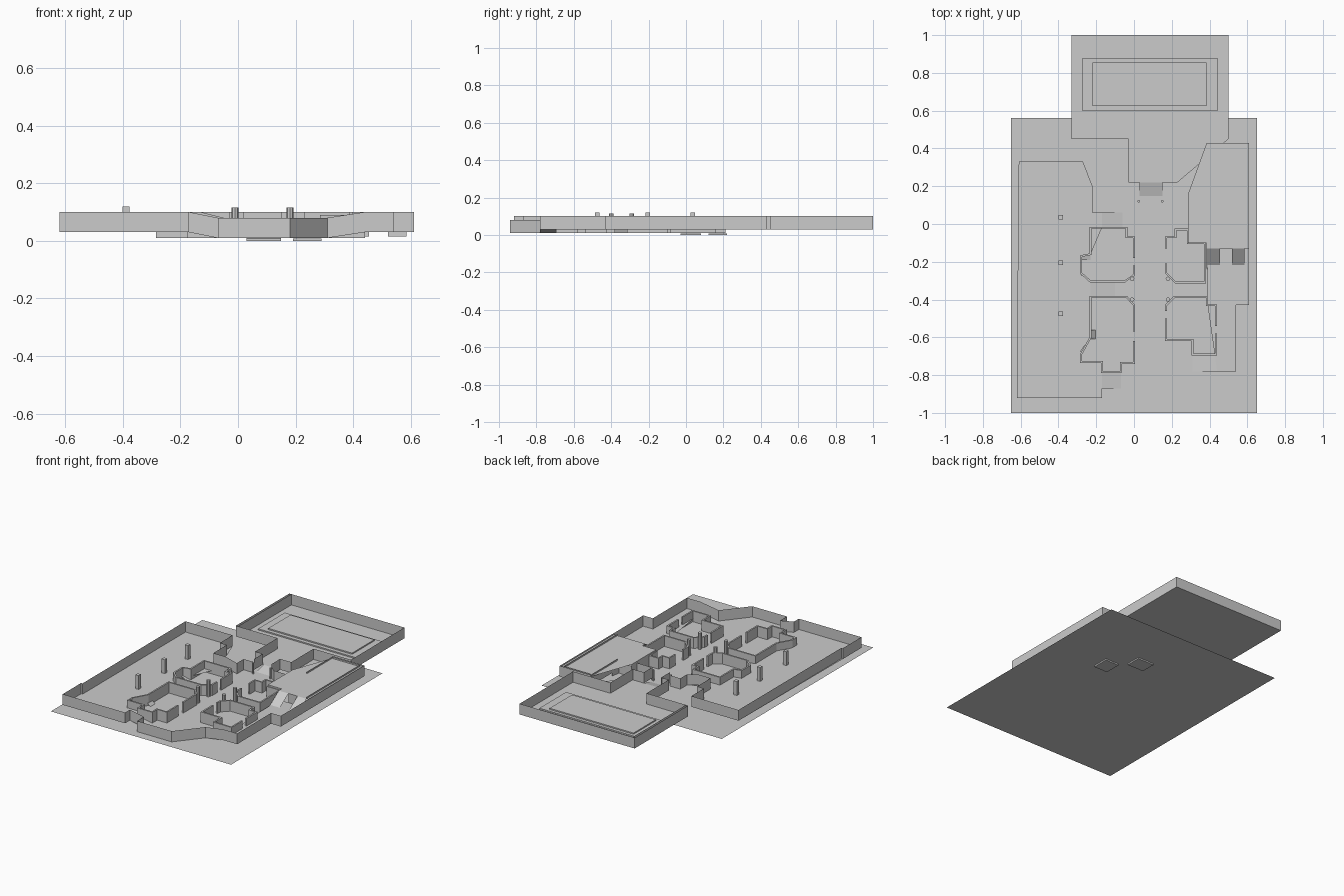
import bpy, bmesh, math

LOW, HIGH, DECK, WALL = 0.01, 0.03, 0.09, 0.07


def finish(name, bm):
    me = bpy.data.meshes.new(name)
    bm.to_mesh(me)
    bm.free()
    ob = bpy.data.objects.new(name, me)
    bpy.context.collection.objects.link(ob)
    return ob


def wall(name, pts, thick=0.0, z=LOW, h=WALL):
    """Upright wall along a path; a third value in a point sets its own base height."""
    bm = bmesh.new()
    cols = []
    for p in pts:
        b = p[2] if len(p) > 2 else z
        cols.append((bm.verts.new((p[0], p[1], b)), bm.verts.new((p[0], p[1], b + h))))
    for (a, b), (c, d) in zip(cols, cols[1:]):
        bm.faces.new((a, c, d, b))
    ob = finish(name, bm)
    if thick:
        m = ob.modifiers.new("thickness", 'SOLIDIFY')
        m.thickness, m.offset, m.use_even_offset = thick, 0, True
    return ob


def floor(name, pts, z=HIGH):
    bm = bmesh.new()
    bm.faces.new([bm.verts.new((*p, z) if len(p) == 2 else p) for p in pts])
    bmesh.ops.triangulate(bm, faces=bm.faces[:])
    return finish(name, bm)


def rect(x0, x1, y0, y1):
    return [(x0, y0), (x1, y0), (x1, y1), (x0, y1)]


def slope_x(name, x0, x1, y0, y1, z0, z1):
    return floor(name, [(x0, y0, z0), (x1, y0, z1), (x1, y1, z1), (x0, y1, z0)])


def slope_y(name, x0, x1, y0, y1, z0, z1):
    return floor(name, [(x0, y0, z0), (x1, y0, z0), (x1, y1, z1), (x0, y1, z1)])


def prism(name, x, y, r, sides, z0, z1, turn=0.0):
    bm = bmesh.new()
    ring = [bm.verts.new((x + r * math.cos(turn + 2 * math.pi * i / sides),
                          y + r * math.sin(turn + 2 * math.pi * i / sides), z0)) for i in range(sides)]
    f = bm.faces.new(ring)
    top = bmesh.ops.extrude_face_region(bm, geom=[f])
    bmesh.ops.translate(bm, vec=(0, 0, z1 - z0), verts=[v for v in top['geom'] if isinstance(v, bmesh.types.BMVert)])
    bmesh.ops.recalc_face_normals(bm, faces=bm.faces[:])
    return finish(name, bm)


def box(name, x0, x1, y0, y1, z0, z1):
    bm = bmesh.new()
    bmesh.ops.create_cube(bm, size=1)
    for v in bm.verts:
        v.co = (x1 if v.co.x > 0 else x0, y1 if v.co.y > 0 else y0, z1 if v.co.z > 0 else z0)
    return finish(name, bm)


# Ground sheet
floor("ground", rect(-0.65, 0.65, -1, 0.56), LOW)

# Raised west street with slopes down to the centre
floor("west_street", [(-0.61, 0.33), (-0.61, -0.73), (-0.62, -0.73), (-0.62, -0.92), (-0.17, -0.92),
                      (-0.17, -0.73), (-0.28, -0.73), (-0.28, -0.67), (-0.23, -0.6), (-0.23, -0.30),
                      (-0.28, -0.27), (-0.28, -0.17), (-0.23, -0.16), (-0.23, -0.02), (-0.17, -0.02),
                      (-0.17, 0.06), (-0.22, 0.06), (-0.22, 0.20), (-0.27, 0.20), (-0.27, 0.33)])
slope_x("north_slope", -0.17, -0.06, -0.02, 0.06, HIGH, LOW)
slope_x("middle_slope", -0.23, -0.10, -0.39, -0.30, HIGH, LOW)
slope_x("south_slope", -0.17, -0.07, -0.87, -0.79, HIGH, LOW)

# Raised east street
floor("east_street", [(0.44, -0.78), (0.54, -0.78), (0.54, -0.43), (0.61, -0.43), (0.61, -0.13),
                      (0.39, -0.13), (0.39, -0.43), (0.44, -0.43)])
slope_x("southeast_slope", 0.31, 0.44, -0.78, -0.69, LOW, HIGH)

# Outer wall, following the street heights
wall("outer_wall", [(-0.05, 0.06, LOW), (-0.13, 0.06, HIGH), (-0.22, 0.06, HIGH), (-0.22, 0.20, HIGH),
                    (-0.27, 0.20, HIGH), (-0.27, 0.33, HIGH), (-0.61, 0.33, HIGH), (-0.61, -0.73, HIGH),
                    (-0.62, -0.73, HIGH), (-0.62, -0.92, HIGH), (-0.17, -0.92, HIGH), (-0.17, -0.87, HIGH),
                    (-0.07, -0.87, LOW), (-0.07, -0.94, LOW), (0.18, -0.94, LOW), (0.31, -0.78, LOW),
                    (0.44, -0.78, HIGH), (0.54, -0.78, HIGH), (0.54, -0.43, HIGH), (0.61, -0.43, HIGH),
                    (0.61, 0.43, HIGH), (0.385, 0.43, HIGH), (0.385, 0.155, HIGH)])
wall("northeast_wall", [(0.385, 0.21), (0.375, 0.155), (0.285, 0.155), (0.285, 0.10), (0.19, 0.10), (0.15, 0.13)])
wall("northwest_wall", [(-0.05, 0.06), (-0.05, 0.13), (0.02, 0.13)])

# East deck with two ramps
floor("deck", [(0.285, -0.10), (0.385, -0.10), (0.385, -0.13), (0.61, -0.13), (0.61, 0.43), (0.385, 0.43),
               (0.385, 0.155), (0.285, 0.155)], DECK)
wall("deck_front", [(0.455, -0.13), (0.52, -0.13)], z=HIGH, h=DECK - HIGH)
wall("deck_side", [(0.285, 0.155), (0.285, -0.10), (0.385, -0.10), (0.385, -0.13)], h=DECK - LOW)
wall("deck_rail", [(0.395, 0.42), (0.585, 0.42), (0.585, -0.13)], z=DECK, h=0.01)
for side, x0, x1 in (("left", 0.385, 0.455), ("right", 0.52, 0.585)):
    slope_y("deck_ramp_" + side, x0, x1, -0.24, -0.13, 0.015, DECK)

# Four houses with door gaps
houses = {
    "northwest_house": [(0, -0.18), (0, -0.07), (-0.04, -0.07), (-0.04, -0.02), (-0.23, -0.02), (-0.23, -0.16),
                        (-0.28, -0.17), (-0.28, -0.26), (-0.23, -0.305), (-0.05, -0.305), (0, -0.27), (0, -0.22)],
    "southwest_house": [(0, -0.57), (0, -0.43), (-0.04, -0.385), (-0.23, -0.385), (-0.23, -0.60), (-0.28, -0.69),
                        (-0.28, -0.73), (-0.17, -0.73), (-0.17, -0.785), (-0.07, -0.785), (-0.07, -0.735),
                        (0, -0.735), (0, -0.62)],
    "northeast_house": [(0.17, -0.13), (0.17, -0.07), (0.22, -0.07), (0.22, -0.03), (0.285, -0.03),
                        (0.285, -0.10), (0.375, -0.10), (0.375, -0.31), (0.22, -0.31), (0.17, -0.26), (0.17, -0.21)],
    "southeast_house": [(0.17, -0.46), (0.17, -0.43), (0.215, -0.385), (0.385, -0.385), (0.385, -0.43),
                        (0.435, -0.43), (0.435, -0.54)],
    "southeast_house_back": [(0.435, -0.58), (0.435, -0.69), (0.31, -0.69), (0.31, -0.615), (0.17, -0.615),
                             (0.17, -0.50)],
}
for name, path in houses.items():
    wall(name, path, thick=0.01)

# Door ramps inside the west houses
slope_x("northwest_door_ramp", -0.28, -0.23, -0.19, -0.165, HIGH, LOW)
slope_x("southwest_door_ramp", -0.23, -0.205, -0.61, -0.56, HIGH, LOW)
box("northeast_door_step", 0.31, 0.355, -0.105, -0.08, LOW, HIGH)

# Crossroad posts and west street pillars
for x in (-0.01, 0.18):
    for y in (-0.29, -0.40):
        prism("crossroad_post", x, y, 0.012, 8, LOW, 0.115)
for y in (0.035, -0.205, -0.475):
    prism("street_pillar", -0.388, y, 0.017, 4, HIGH, 0.12, math.pi / 4)

# North yard with stepped dais
floor("yard_floor", [(-0.33, 0.45), (-0.03, 0.45), (-0.03, 0.22), (0.23, 0.22), (0.23, 0.45),
                     (0.50, 0.45), (0.50, 1), (-0.33, 1)])
wall("yard_wall", [(0.02, 0.22), (-0.03, 0.22), (-0.03, 0.45), (-0.33, 0.45), (-0.33, 1), (0.50, 1),
                   (0.50, 0.45), (0.23, 0.45), (0.23, 0.22), (0.15, 0.22)], z=HIGH)
wall("yard_inner_wall", [(-0.315, 0.45), (-0.315, 1)], z=HIGH)
box("dais_lower", -0.275, 0.445, 0.60, 0.875, HIGH, HIGH + 0.008)
box("dais_upper", -0.22, 0.385, 0.625, 0.855, HIGH, HIGH + 0.016)

# Gate ramp, gate posts and foundation slabs
slope_y("gate_ramp", 0.03, 0.15, 0.13, 0.22, 0.005, HIGH)
for x in (0.025, 0.15):
    wall("gate_side", [(x, 0.13), (x, 0.22)], z=HIGH)
    prism("gate_post", x, 0.12, 0.007, 6, LOW, 0.08)
box("gate_slab", 0.03, 0.15, 0.12, 0.22, 0, LOW - 0.001)
box("side_slab", 0.19, 0.29, -0.03, 0.08, 0, LOW - 0.001)
